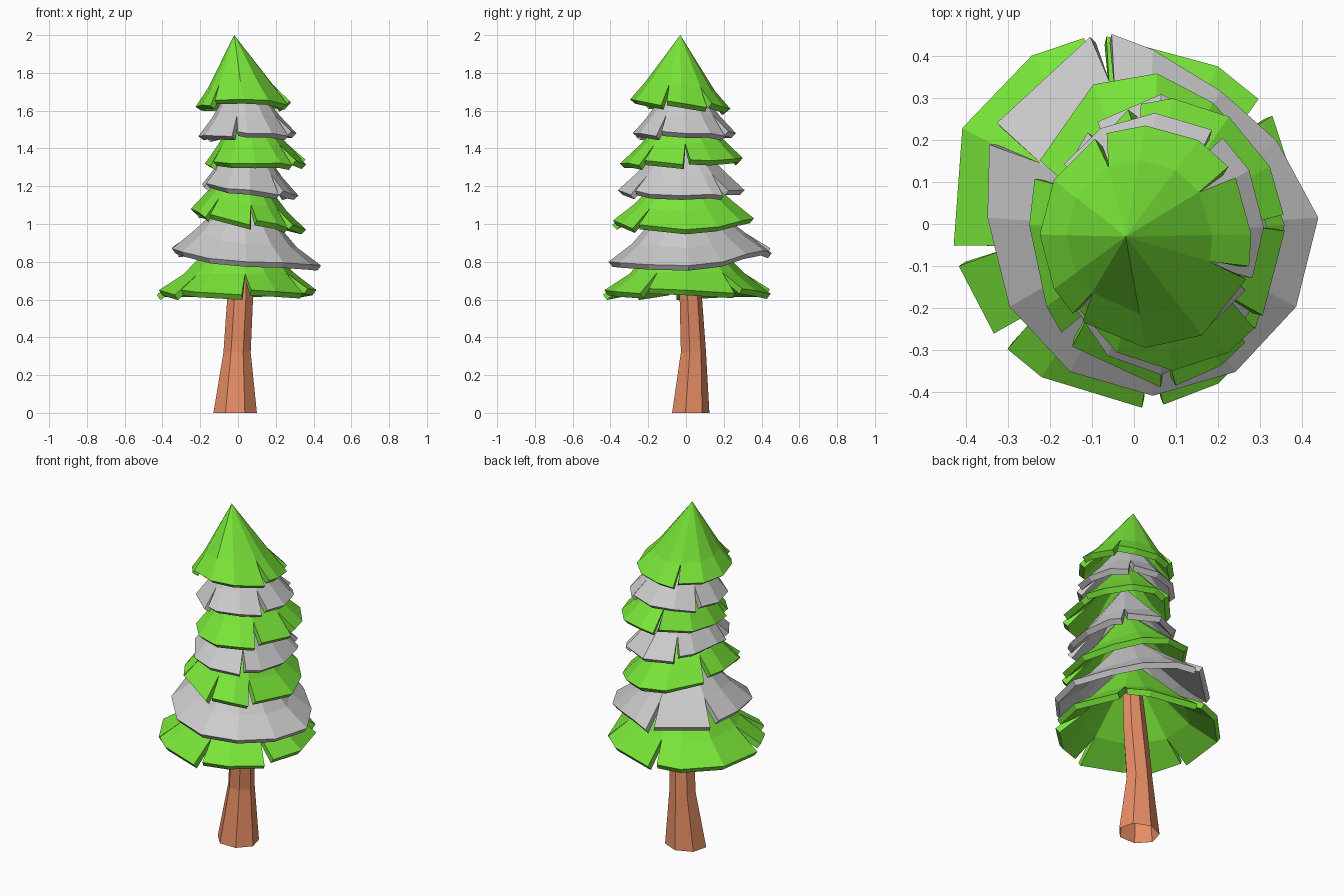
import bpy, bmesh
from math import cos, sin, radians, pi, tau

if "Cube" in bpy.data.objects:
    bpy.data.objects.remove(bpy.data.objects["Cube"])

def material(name, rgb):
    m = bpy.data.materials.new(name)
    m.diffuse_color = (*rgb, 1)
    m.use_nodes = True
    m.node_tree.nodes["Principled BSDF"].inputs["Base Color"].default_value = m.diffuse_color
    return m

GREEN = material("needles", (0.19, 0.78, 0.04))
BARK = material("bark", (0.80, 0.27, 0.13))

def make_object(name, bm, mat=None):
    bmesh.ops.recalc_face_normals(bm, faces=bm.faces)
    me = bpy.data.meshes.new(name)
    bm.to_mesh(me)
    bm.free()
    if mat:
        me.materials.append(mat)
    ob = bpy.data.objects.new(name, me)
    bpy.context.collection.objects.link(ob)
    return ob

def skirt(name, x, y, zx, zy, apex, slits, mat, bulges=(), n=12):
    """Flared cone shell fitted to rim extents, with V slits cut up to its crease.
    bulges: (angle in degrees, relative change of radius)."""
    cx, hx = sum(x) / 2, (x[1] - x[0]) / 2
    cy, hy = sum(y) / 2, (y[1] - y[0]) / 2
    k = 0.69

    def rim(a, dz=0.0):
        c, s = cos(a), sin(a)
        z = zx[c > 0] * c * c + zy[s > 0] * s * s
        f = 1.0
        for d, amount in bulges:
            away = abs((a - radians(d) + pi) % tau - pi)
            f += amount * max(0, 1 - (away / radians(50)) ** 2)
        return cx + hx * c * f, cy + hy * s * f, z + dz

    # snap the nearest evenly spaced spoke onto each slit
    angles = [tau * i / n for i in range(n)]
    cut = set()
    for d in slits:
        a = radians(d) % tau
        i = round(a / tau * n) % n
        angles[i] = a if a - angles[i] < 3 else a - tau
        cut.add(i)

    bm = bmesh.new()
    top = bm.verts.new(apex)
    crease, left, right = [], [], []
    for i, a in enumerate(angles):
        px, py, pz = rim(a)
        crease.append(bm.verts.new((apex[0] + (px - apex[0]) * k,
                                    apex[1] + (py - apex[1]) * k, pz + 0.095)))
        if i in cut:
            left.append(bm.verts.new(rim(a - 0.06, -0.015)))
            right.append(bm.verts.new(rim(a + 0.06, 0.01)))
        else:
            v = bm.verts.new((px, py, pz))
            left.append(v)
            right.append(v)
    for i in range(n):
        j = (i + 1) % n
        bm.faces.new((top, crease[i], crease[j]))
        bm.faces.new((crease[i], right[i], left[j], crease[j]))
    ob = make_object(name, bm, mat)
    mod = ob.modifiers.new("thickness", 'SOLIDIFY')
    mod.thickness = 0.034
    mod.offset = -1

# Trunk: seven-sided rings (z, x centre, y centre, x radius, y radius)
bm = bmesh.new()
rings = []
for z, cx, cy, rx, ry in [(0, -0.015, 0.02, 0.118, 0.104), (0.32, -0.005, 0.036, 0.074, 0.07),
                          (0.62, 0.012, 0.022, 0.07, 0.062), (0.95, 0.02, 0.0, 0.05, 0.05)]:
    rings.append([bm.verts.new((cx + rx * cos(tau * (i + 0.75) / 7),
                                cy + ry * sin(tau * (i + 0.75) / 7), z)) for i in range(7)])
for lo, hi in zip(rings, rings[1:]):
    for i in range(7):
        bm.faces.new((lo[i], lo[(i + 1) % 7], hi[(i + 1) % 7], hi[i]))
bm.faces.new(rings[-1])
make_object("trunk", bm, BARK)

# Branch tiers, bottom to top, alternating green and snowy grey
skirt("branches_1", (-0.445, 0.415), (-0.44, 0.435), (0.64, 0.65), (0.64, 0.645),
      (0.02, 0.0, 1.06), (40, 100, 190, 222, 278, 330), GREEN, [(131, 0.07), (220, -0.05)])
skirt("snow_1", (-0.35, 0.44), (-0.41, 0.44), (0.87, 0.78), (0.80, 0.86),
      (0.03, -0.01, 1.21), (107, 154), None, [(55, -0.18), (130, 0.1)])
skirt("branches_2", (-0.25, 0.36), (-0.39, 0.385), (1.08, 0.97), (1.01, 1.03),
      (0.04, -0.02, 1.36), (160, 225, 275, 317), GREEN, [(55, -0.13)])
skirt("snow_2", (-0.19, 0.32), (-0.36, 0.31), (1.21, 1.15), (1.18, 1.18),
      (0.05, -0.02, 1.51), (45, 130, 200, 310), None)
skirt("branches_3", (-0.175, 0.36), (-0.35, 0.30), (1.32, 1.33), (1.32, 1.35),
      (0.04, -0.02, 1.67), (5, 110, 210, 320), GREEN)
skirt("snow_3", (-0.21, 0.31), (-0.28, 0.265), (1.465, 1.48), (1.48, 1.48),
      (0.02, -0.02, 1.83), (55, 150, 255, 330), None)
skirt("branches_top", (-0.225, 0.28), (-0.285, 0.235), (1.62, 1.64), (1.66, 1.61),
      (-0.02, -0.03, 2.0), (35, 115, 230, 340), GREEN, [(302, 0.07)])
